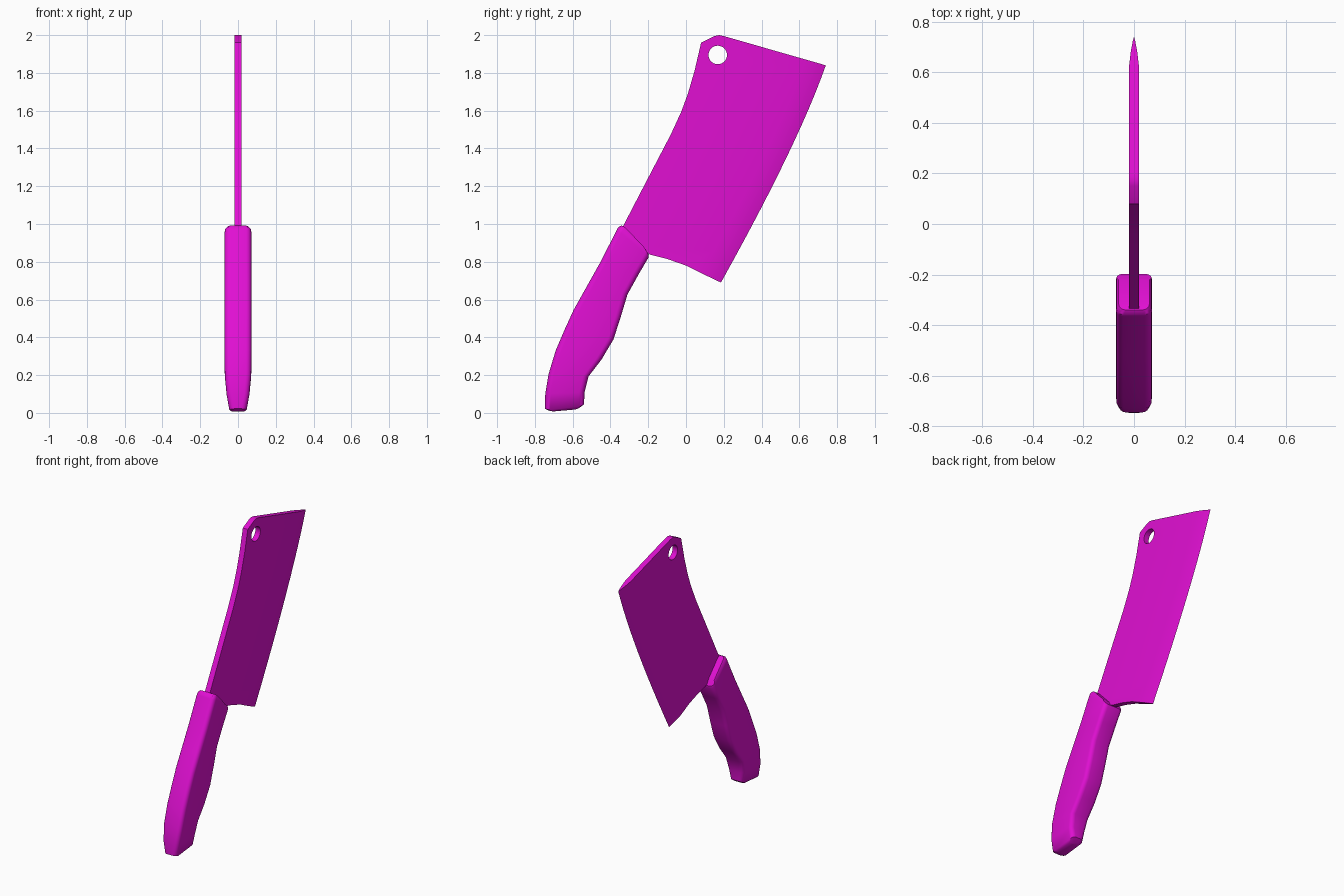
import bpy, bmesh, math
from mathutils import Vector

if "Cube" in bpy.data.objects:
    bpy.data.objects.remove(bpy.data.objects["Cube"])

mat = bpy.data.materials.new("magenta")
mat.diffuse_color = (0.75, 0.005, 0.65, 1)
mat.use_nodes = True
mat.node_tree.nodes["Principled BSDF"].inputs["Base Color"].default_value = mat.diffuse_color


def finish(name, bm, angle=30):
    bmesh.ops.recalc_face_normals(bm, faces=bm.faces)
    me = bpy.data.meshes.new(name)
    bm.to_mesh(me)
    bm.free()
    ob = bpy.data.objects.new(name, me)
    bpy.context.collection.objects.link(ob)
    me.materials.append(mat)
    return ob


def activate(ob):
    bpy.ops.object.select_all(action='DESELECT')
    ob.select_set(True)
    bpy.context.view_layer.objects.active = ob


def smooth(ob, angle):
    activate(ob)
    bpy.ops.object.shade_smooth_by_angle(angle=math.radians(angle))


# Blade: one half as a flat face plus tapering strips to the cutting edge, in (y, z)
T = 0.019
spine = [(-0.19, 0.838), (-0.29, 0.89), (-0.335, 0.985), (-0.2, 1.245), (-0.08, 1.475),
         (-0.025, 1.595), (0.01, 1.69), (0.045, 1.81), (0.08, 1.96), (0.15, 1.995), (0.175, 2.0),
         (0.2, 1.995)]
heel = [(0.07, 0.745), (0.0, 0.78), (-0.1, 0.815)]
p0, p1, p2 = Vector((0.74, 1.84)), Vector((0.595, 1.425)), Vector((0.185, 0.69))
N = 12
rows = [(0.115, T), (0.06, 0.0125), (0.018, 0.005), (0.0, 0.0)]   # inset, half thickness

bm = bmesh.new()
strips = []
for inset, x in rows:
    row = []
    for i in range(N + 1):
        t = i / N
        p = p0 * (1 - t) ** 2 + p1 * 2 * t * (1 - t) + p2 * t * t
        inward = Vector((-0.96, 0.275)).lerp(Vector((-0.9, 0.43)), t)
        p = p + inward * inset
        row.append(bm.verts.new((x, p.x, p.y)))
    strips.append(row)
body = [bm.verts.new((T, y, z)) for y, z in spine]
low = [bm.verts.new((T, y, z)) for y, z in heel[1:]]
bm.faces.new(body + strips[0] + low)
for a, b in zip(strips, strips[1:]):
    for i in range(N):
        bm.faces.new((a[i], b[i], b[i + 1], a[i + 1]))
rim = [e for e in bm.edges if e.is_boundary and any(v.co.x > 0 for v in e.verts)]
new = bmesh.ops.extrude_edge_only(bm, edges=rim)
for v in new["geom"]:
    if isinstance(v, bmesh.types.BMVert):
        v.co.x = 0
bmesh.ops.remove_doubles(bm, verts=bm.verts, dist=0.0005)
blade = finish("blade", bm)
blade.modifiers.new("mirror", 'MIRROR')

# Hanging hole
bpy.ops.mesh.primitive_cylinder_add(vertices=28, radius=0.049, depth=0.3,
                                    location=(0, 0.168, 1.895), rotation=(0, math.pi / 2, 0))
cutter = bpy.context.object
cutter.name = "hole_cutter"
cutter.hide_render = True
cut = blade.modifiers.new("hole", 'BOOLEAN')
cut.operation = 'DIFFERENCE'
cut.solver = 'EXACT'
cut.object = cutter
activate(blade)
bpy.ops.object.modifier_apply(modifier="mirror")
bpy.ops.object.modifier_apply(modifier="hole")
bpy.data.objects.remove(cutter)
smooth(blade, 30)

# Handle: rounded-rectangle sections lofted from butt to bolster
# (back y, back z, front y, front z, half width, bulge along the axis)
stations = [
    (-0.725, 0.012, -0.565, 0.026, 0.034, -0.014),
    (-0.747, 0.022, -0.54, 0.045, 0.046, -0.02),
    (-0.745, 0.10, -0.537, 0.11, 0.061, 0),
    (-0.728, 0.204, -0.516, 0.193, 0.07, 0),
    (-0.69, 0.33, -0.447, 0.283, 0.071, 0),
    (-0.643, 0.44, -0.384, 0.389, 0.071, 0),
    (-0.595, 0.545, -0.345, 0.51, 0.071, 0),
    (-0.525, 0.67, -0.31, 0.627, 0.071, 0),
    (-0.455, 0.795, -0.25, 0.735, 0.071, 0),
    (-0.367, 0.967, -0.199, 0.822, 0.071, 0.01),
    (-0.358, 0.984, -0.197, 0.838, 0.069, 0.015),
    (-0.340, 0.992, -0.206, 0.85, 0.061, 0.015),
]
SEG = 4
bm = bmesh.new()
rings = []
for by, bz, fy, fz, w, bulge in stations:
    b, f = Vector((by, bz)), Vector((fy, fz))
    mid, d = (b + f) / 2, (f - b).normalized()
    half = (f - b).length / 2
    axis = Vector((-d.y, d.x))
    r = min(0.028, w * 0.6)
    ring = []
    for k, (sx, ss) in enumerate(((1, 1), (-1, 1), (-1, -1), (1, -1))):
        for j in range(SEG + 1):
            a = math.pi / 2 * (k + j / SEG)
            x = sx * (w - r) + r * math.cos(a)
            s = ss * (half - r) + r * math.sin(a)
            p = mid + d * s + axis * bulge * (1 - (s / half) ** 2)
            ring.append(bm.verts.new((x, p.x, p.y)))
    rings.append(ring)
n = len(rings[0])
for a, b in zip(rings, rings[1:]):
    for i in range(n):
        bm.faces.new((a[i], a[(i + 1) % n], b[(i + 1) % n], b[i]))
# End caps: strips between mirrored points
for ring in (rings[0], rings[-1]):
    right = ring[3 * (SEG + 1):] + ring[:SEG + 1]
    left = ring[SEG + 1:3 * (SEG + 1)][::-1]
    for i in range(len(right) - 1):
        bm.faces.new((right[i], right[i + 1], left[i + 1], left[i]))
handle = finish("handle", bm)
smooth(handle, 40)
